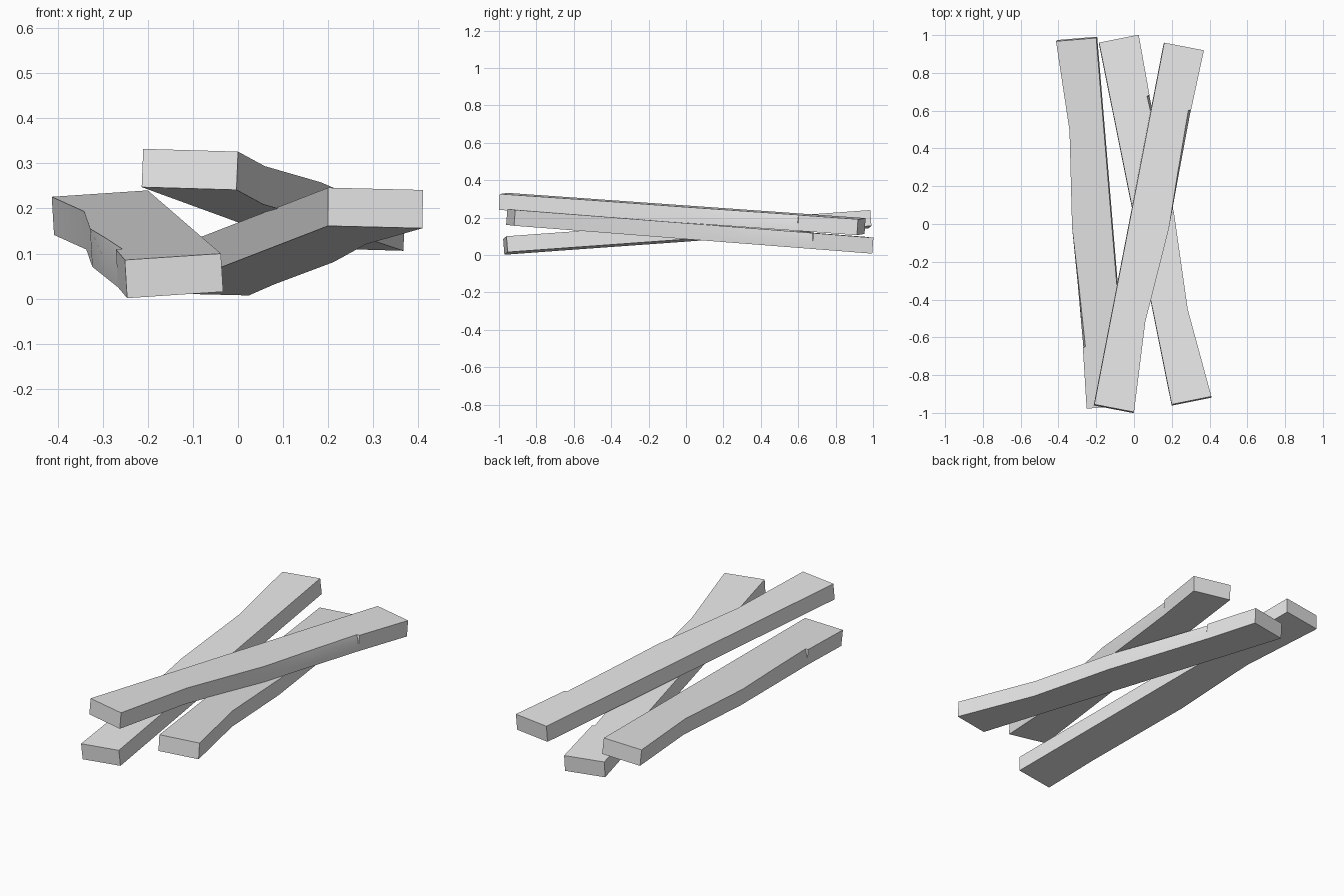
import bpy
import bmesh
from mathutils import Vector

cube = bpy.data.objects.get("Cube")
if cube:
    bpy.data.objects.remove(cube, do_unlink=True)

# Single bare-wood grey
grey = bpy.data.materials.new("light_grey")
grey.use_nodes = True
grey.diffuse_color = (0.8, 0.8, 0.8, 1)
grey.node_tree.nodes["Principled BSDF"].inputs["Base Color"].default_value = (0.8, 0.8, 0.8, 1)

THICK = 0.085
# Worn edge: (fraction along plank, width at the bottom, width at the top)
STATIONS = [
    (0.0, 0.214, 0.214),
    (0.245, 0.182, 0.182),
    (0.505, 0.211, 0.211),
    (0.66, 0.209, 0.201),
    (0.832, 0.207, 0.193),
    (0.834, 0.207, 0.207),
    (1.0, 0.214, 0.214),
]


def plank(name, start, end, drop):
    """Plank whose straight top edge runs start to end; drop tilts the worn side down."""
    start, end = Vector(start), Vector(end)
    along = (end - start).normalized()
    across = along.cross(Vector((0, 0, 1))).normalized()
    across = (across - Vector((0, 0, drop / 0.21))).normalized()
    down = along.cross(across).normalized() * THICK
    if down.z > 0:
        down.negate()

    bm = bmesh.new()
    rings = []
    for t, low, top in STATIONS:
        p = start.lerp(end, t)
        section = [p, p + across * top, p + across * low + down * 0.5,
                   p + across * low + down, p + down]
        rings.append([bm.verts.new(v) for v in section])
    # Skin between the cross-sections, then close both ends
    for a, b in zip(rings, rings[1:]):
        for i in range(len(a)):
            j = (i + 1) % len(a)
            bm.faces.new((a[i], a[j], b[j], b[i]))
    bm.faces.new(rings[0])
    bm.faces.new(rings[-1])
    bmesh.ops.recalc_face_normals(bm, faces=bm.faces)

    mesh = bpy.data.meshes.new(name)
    bm.to_mesh(mesh)
    bm.free()
    mesh.materials.append(grey)
    obj = bpy.data.objects.new(name, mesh)
    bpy.context.collection.objects.link(obj)
    bpy.ops.object.select_all(action="DESELECT")
    obj.select_set(True)
    bpy.context.view_layer.objects.active = obj
    bpy.ops.object.shade_smooth_by_angle()


# Three loosely stacked planks
plank("top_plank", (-0.21, -0.955, 0.332), (0.16, 0.96, 0.197), 0.006)
plank("bottom_plank", (0.2, -0.955, 0.246), (-0.185, 0.96, 0.097), 0.005)
plank("side_plank", (-0.2, 0.985, 0.24), (-0.038, -0.96, 0.1), 0.014)
